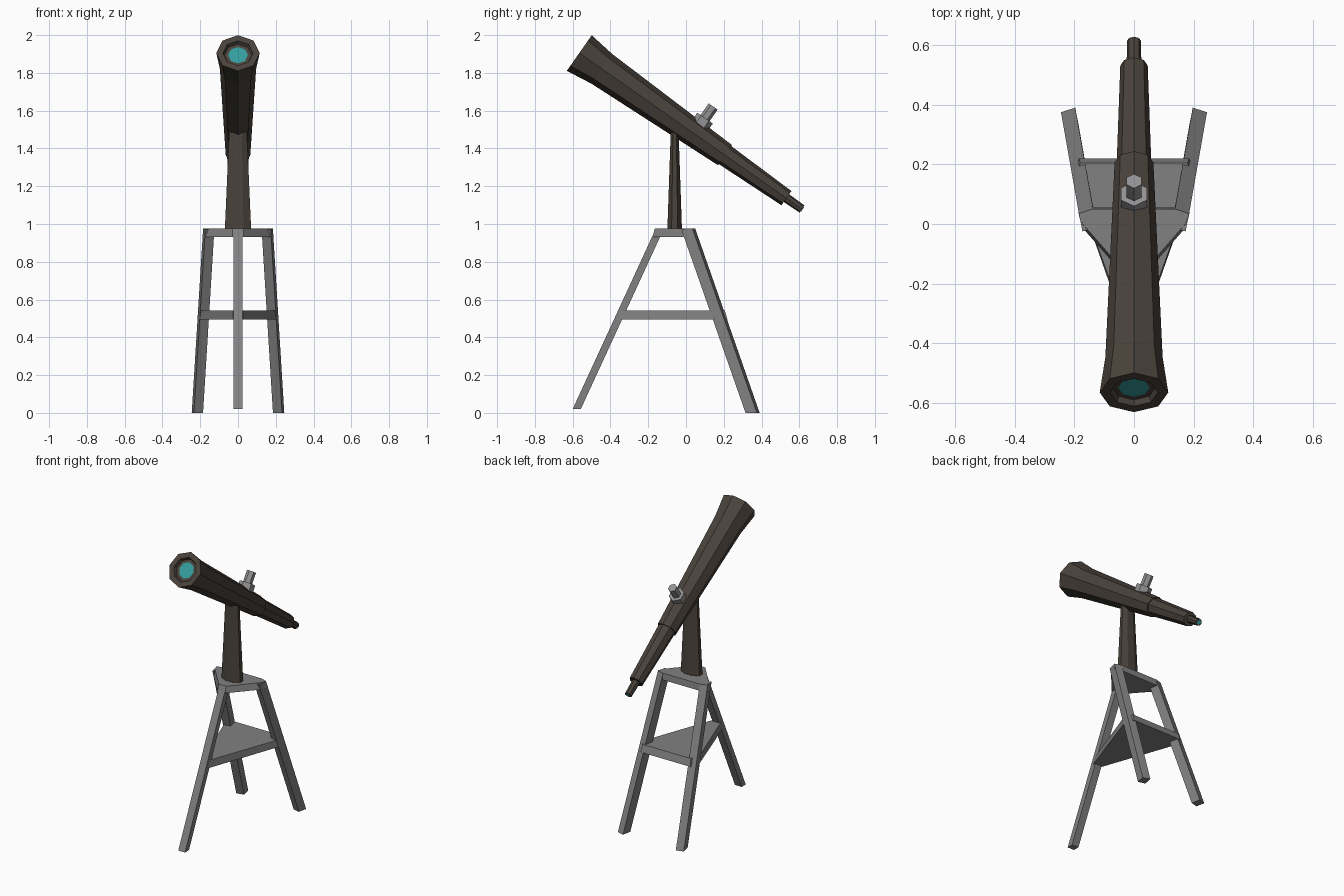
import bpy, bmesh, math
from mathutils import Vector

if "Cube" in bpy.data.objects:
    bpy.data.objects.remove(bpy.data.objects["Cube"])


def material(name, rgb):
    m = bpy.data.materials.new(name)
    m.diffuse_color = (*rgb, 1)
    m.use_nodes = True
    m.node_tree.nodes["Principled BSDF"].inputs["Base Color"].default_value = m.diffuse_color
    return m


BROWN = material("dark brown", (0.068, 0.055, 0.044))
GREY = material("grey metal", (0.22, 0.22, 0.22))
LIGHT = material("light metal", (0.29, 0.29, 0.30))
TEAL = material("teal glass", (0.035, 0.34, 0.34))


def loft(name, rings, mat):
    """Solid through a list of rings with equal point counts."""
    bm = bmesh.new()
    vs = [[bm.verts.new(p) for p in ring] for ring in rings]
    n = len(vs[0])
    for a, b in zip(vs, vs[1:]):
        for i in range(n):
            j = (i + 1) % n
            bm.faces.new((a[i], a[j], b[j], b[i]))
    bm.faces.new(vs[0][::-1])
    bm.faces.new(vs[-1])
    bmesh.ops.recalc_face_normals(bm, faces=bm.faces)
    me = bpy.data.meshes.new(name)
    bm.to_mesh(me)
    bm.free()
    me.materials.append(mat)
    ob = bpy.data.objects.new(name, me)
    bpy.context.collection.objects.link(ob)
    return ob


# Tilted frame of the tube: AXIS runs to the eyepiece, UP is square to it
TILT = math.radians(35)
FRONT = Vector((0, -0.565, 1.905))
AXIS = Vector((0, math.cos(TILT), -math.sin(TILT)))
UP = Vector((0, math.sin(TILT), math.cos(TILT)))
SIDE = Vector((1, 0, 0))


def ring(center, u, v, r, n):
    return [center + u * (r * math.sin(2 * math.pi * i / n))
            + v * (r * math.cos(2 * math.pi * i / n)) for i in range(n)]


def turned(name, profile, mat):
    """Eight-sided part along the tube axis from (distance, radius) pairs."""
    return loft(name, [ring(FRONT + AXIS * t, SIDE, UP, r, 8)
                       for t, r in profile], mat)


# Tube with flared hood, recessed front and stepped eyepiece
tube = turned("telescope_tube", [
    (0.02, 0.053), (0.02, 0.072), (0.0, 0.08), (0.0, 0.115), (0.145, 0.096),
    (0.942, 0.065), (0.942, 0.058), (1.339, 0.046), (1.339, 0.025),
    (1.44, 0.023)], BROWN)
tube.data.materials.append(TEAL)
for f in tube.data.polygons:       # front glass is the recessed end face
    if len(f.vertices) == 8 and f.center.z > 1.6:
        f.material_index = 1
turned("eyepiece_glass", [(1.436, 0.014), (1.443, 0.014)], TEAL)


# Knob on top: hexagonal collar and pin
KNOB = FRONT + AXIS * 0.743


def hex_part(name, h0, h1, r, mat):
    loft(name, [ring(KNOB + UP * h, SIDE, AXIS, r, 6) for h in (h0, h1)], mat)


hex_part("knob_collar", 0.045, 0.10, 0.05, LIGHT)
hex_part("knob_pin", 0.09, 0.175, 0.029, LIGHT)


# Tapered post with cut corners
def post_ring(z, x, y):
    cut = [(0.42, 1), (1, 0.42), (1, -0.42), (0.42, -1),
           (-0.42, -1), (-1, -0.42), (-1, 0.42), (-0.42, 1)]
    return [(a * x, -0.06 + b * y, z) for a, b in cut]


loft("post", [post_ring(0.96, 0.07, 0.039), post_ring(1.51, 0.046, 0.02)], BROWN)


def mirrored(points):
    return points + [(-x, y) for x, y in reversed(points)]


def at(points, z, dx=0, dy=0):
    return [(x + dx, y + dy, z) for x, y in points]


# Top plate of the tripod
top = mirrored([(0.028, -0.165), (0.172, 0.0), (0.185, 0.035), (0.14, 0.05)])
under = mirrored([(0.028, -0.178), (0.175, -0.01), (0.187, 0.04), (0.142, 0.055)])
loft("top_plate", [at(under, 0.932), at(top, 0.975)], GREY)

# Shelf between the legs
loft("shelf", [at(mirrored([(0.026, -0.36), (0.205, 0.15), (0.185, 0.22)]), 0.495),
               at(mirrored([(0.026, -0.34), (0.20, 0.14), (0.18, 0.205)]), 0.543)],
     GREY)

# Back legs, a mirrored pair
for s, name in ((1, "back_leg_right"), (-1, "back_leg_left")):
    foot = [(s * x, y) for x, y in
            [(0.245, 0.375), (0.197, 0.39), (0.185, 0.328), (0.233, 0.315)]]
    loft(name, [at(foot, 0.0), at(foot, 0.972, -s * 0.06, -0.34)], GREY)

# Front leg
foot = [(0.025, -0.60), (0.025, -0.557), (-0.025, -0.557), (-0.025, -0.60)]
loft("front_leg", [at(foot, 0.02), at(foot, 0.96, 0, 0.433)], GREY)
